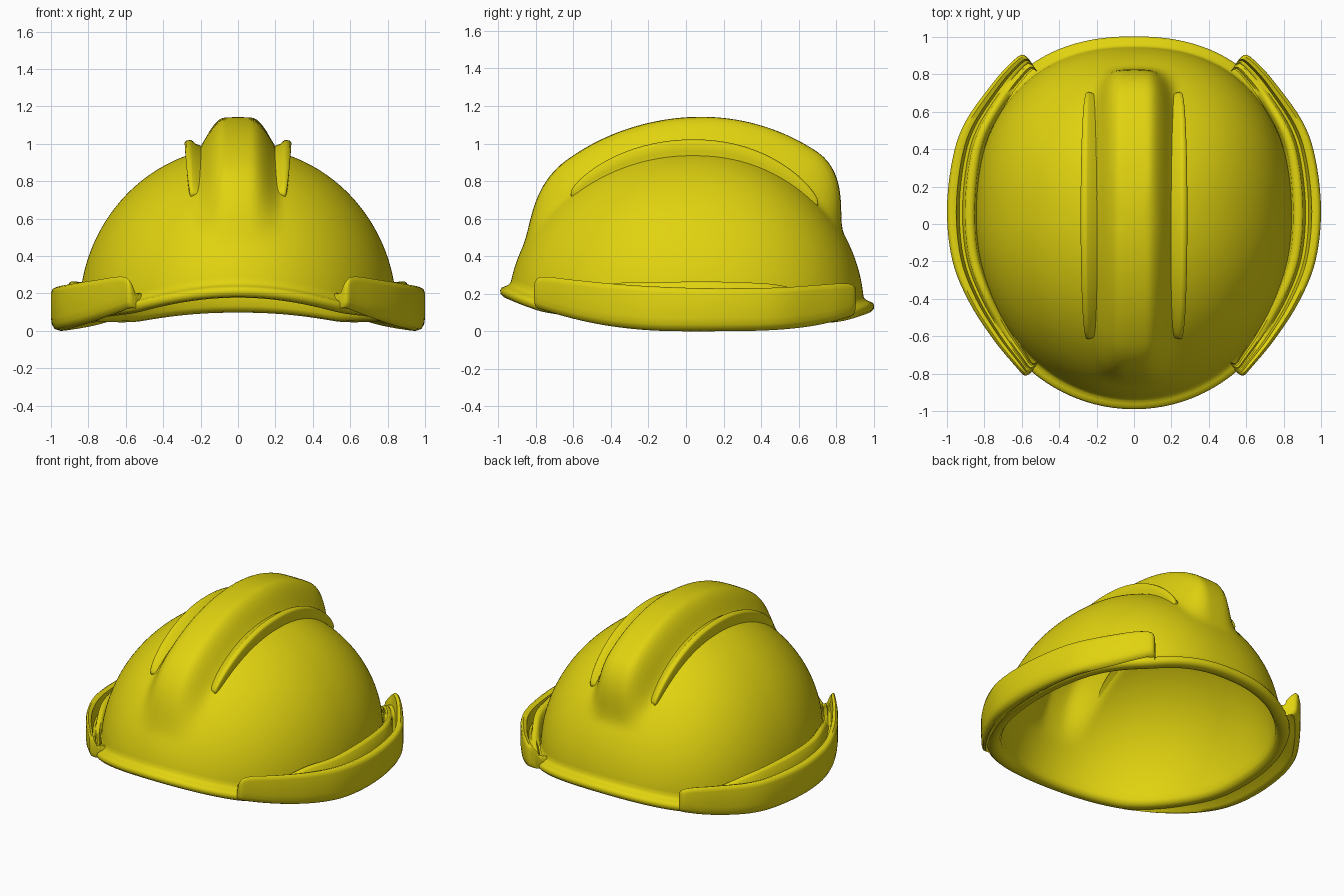
import bpy, bmesh, math
from mathutils import Vector

if "Cube" in bpy.data.objects:
    bpy.data.objects.remove(bpy.data.objects["Cube"])

yellow = bpy.data.materials.new("safety yellow")
yellow.use_nodes = True
COLOUR = (0.75, 0.65, 0.005, 1)
yellow.diffuse_color = COLOUR
yellow.node_tree.nodes["Principled BSDF"].inputs["Base Color"].default_value = COLOUR

CENTRE = Vector((0, 0.03, 0.1))
HALF_WIDTH, HEIGHT = 0.848, 0.885
FRONT, BACK = 0.98, 0.92


def smoothstep(lo, hi, v):
    t = min(max((v - lo) / (hi - lo), 0), 1)
    return t * t * (3 - 2 * t)


def plan_radius(c, s):
    """Radius of the dome footprint in direction (c, s)."""
    n, b = (2.3, BACK) if s > 0 else (2, FRONT)
    return ((abs(c) / HALF_WIDTH) ** n + (abs(s) / b) ** n) ** (-1 / n)


def rim_height(y):
    """Bottom edge, arched up at the front and back."""
    return 0.2 * abs(y) ** 2.3 if y < 0 else 0.12 * y ** 4


def loft(name, rings, angle):
    """Skin a list of closed rings of points and cap both ends."""
    bm = bmesh.new()
    loops = [[bm.verts.new(p) for p in ring] for ring in rings]
    n = len(loops[0])
    for a, b in zip(loops, loops[1:]):
        for i in range(n):
            j = (i + 1) % n
            bm.faces.new((a[i], a[j], b[j], b[i]))
    bm.faces.new(loops[0])
    bm.faces.new(loops[-1])
    bmesh.ops.recalc_face_normals(bm, faces=bm.faces[:])
    mesh = bpy.data.meshes.new(name)
    bm.to_mesh(mesh)
    bm.free()
    mesh.materials.append(yellow)
    obj = bpy.data.objects.new(name, mesh)
    bpy.context.collection.objects.link(obj)
    bpy.ops.object.select_all(action='DESELECT')
    obj.select_set(True)
    bpy.context.view_layer.objects.active = obj
    bpy.ops.object.shade_smooth_by_angle(angle=math.radians(angle))


# Shell: dome with raised centre crest, rolled lip and hollow inside
SEGMENTS, STEPS = 180, 48


def dome_point(c, s, phi, scale):
    r = plan_radius(c, s) * math.cos(phi)
    p = Vector((r * c, r * s, HEIGHT * math.sin(phi)))
    crest = 1 - smoothstep(0.06, 0.24, abs(p.x))
    start = 0.38 if s < 0 else 0.46
    crest *= smoothstep(start, 0.8, math.sin(phi)) * (0.177 + 0.06 * p.y)
    return CENTRE + p * (1 + crest) * scale


def shell_column(theta):
    c, s = math.cos(theta), math.sin(theta)
    radius = plan_radius(c, s)
    # The rim lifts slightly where the gutters cover it
    zb = rim_height(CENTRE.y + radius * s)
    zb += 0.04 * smoothstep(0.5, 0.8, abs(radius * c))
    low = math.asin((zb + 0.085 - CENTRE.z) / HEIGHT)
    angles = [math.radians(89.3) + (low - math.radians(89.3)) * i / STEPS
              for i in range(STEPS + 1)]
    column = [dome_point(c, s, a, 1) for a in angles]
    base = radius * math.cos(low)
    lip = [(0.012, 0.07), (0.03, 0.062), (0.048, 0.055), (0.057, 0.04),
           (0.054, 0.02), (0.038, 0.004), (0.01, 0), (-0.02, 0.008),
           (-0.035, 0.035)]
    for out, up in lip:
        r = base + out
        column.append(Vector((r * c, CENTRE.y + r * s, zb + up)))
    column += [dome_point(c, s, a, 0.96) for a in reversed(angles)]
    return column


columns = [shell_column(2 * math.pi * i / SEGMENTS) for i in range(SEGMENTS)]
loft("helmet_shell", list(zip(*columns)), 75)


# Thin ribs either side of the crest, tapering into the dome at both ends
def dome_surface(x, y, scale):
    d = Vector((x, y - CENTRE.y))
    ratio = d.length / plan_radius(*d.normalized())
    z = HEIGHT * math.sqrt(max(1 - ratio * ratio, 0))
    return CENTRE + Vector((d.x, d.y, z)) * scale


def rib_ring(side, t):
    y = 0.045 - 0.655 * math.cos(math.pi * t)
    swell = math.sin(math.pi * t) ** 0.7
    h = 0.092 * swell - 0.006
    width = 0.3 + 0.7 * swell
    section = [(-0.075, -0.03), (-0.045, 0.35 * h), (-0.02, 0.6 * h),
               (-0.005, 0.93 * h), (0.004, h), (0.022, h), (0.03, 0.9 * h),
               (0.038, 0.3 * h), (0.052, -0.03)]
    return [dome_surface(side * (0.235 + x * width), y, 1 + k)
            for x, k in section]


# Side gutters: outline x, y, top height, reach to the dome, inner ledge height
GUTTER = [(0.55, -0.795, 0.18, 0.07, 0), (0.585, -0.81, 0.265, 0.08, 0),
          (0.63, -0.765, 0.29, 0.09, 0), (0.75, -0.62, 0.275, 0.11, 0.01),
          (0.88, -0.42, 0.255, 0.135, 0.08), (0.97, -0.2, 0.24, 0.155, 0.1),
          (1, 0.07, 0.23, 0.165, 0.115), (0.97, 0.35, 0.23, 0.16, 0.11),
          (0.9, 0.55, 0.235, 0.145, 0.09), (0.75, 0.76, 0.25, 0.12, 0.02),
          (0.66, 0.86, 0.255, 0.11, 0), (0.6, 0.905, 0.24, 0.1, 0),
          (0.56, 0.88, 0.19, 0.08, 0)]


def smooth_path(points, steps):
    """Catmull-Rom samples through the control points."""
    pts = [Vector(p) for p in points]
    pts = [pts[0]] + pts + [pts[-1]]
    for i in range(1, len(pts) - 2):
        a, b, c, d = pts[i - 1:i + 3]
        for k in range(steps):
            t = k / steps
            yield (b * 2 + (c - a) * t + (a * 2 - b * 5 + c * 4 - d) * t ** 2
                   + (b * 3 - a - c * 3 + d) * t ** 3) / 2
    yield pts[-1]


def gutter_ring(side, sample):
    x, y, top, reach, ledge = sample
    zb = rim_height(y)
    inward = Vector((-x, 0.05 - y, 0)).normalized()
    floor = max(top - 0.08, zb + 0.08)
    shelf = floor + max(ledge, 0)
    section = [(0.3, zb), (0.12, zb + 0.01), (0.03, zb + 0.035),
               (0, zb + 0.07), (0, top - 0.03), (0.04, top - 0.008),
               (0.13, top), (0.3, top - 0.008), (0.4, floor), (0.5, floor),
               (0.58, shelf - 0.01), (0.66, shelf), (0.8, shelf),
               (0.9, shelf - 0.015), (1, floor), (1, zb + 0.06),
               (0.7, zb + 0.045), (0.45, zb + 0.012)]
    ring = [Vector((x, y, 0)) + inward * d * reach + Vector((0, 0, z))
            for d, z in section]
    return [Vector((side * p.x, p.y, p.z)) for p in ring]


for side, word in ((1, "left"), (-1, "right")):
    loft(word + "_crest_rib", [rib_ring(side, i / 40) for i in range(41)], 60)
    loft(word + "_gutter",
         [gutter_ring(side, p) for p in smooth_path(GUTTER, 5)], 50)
